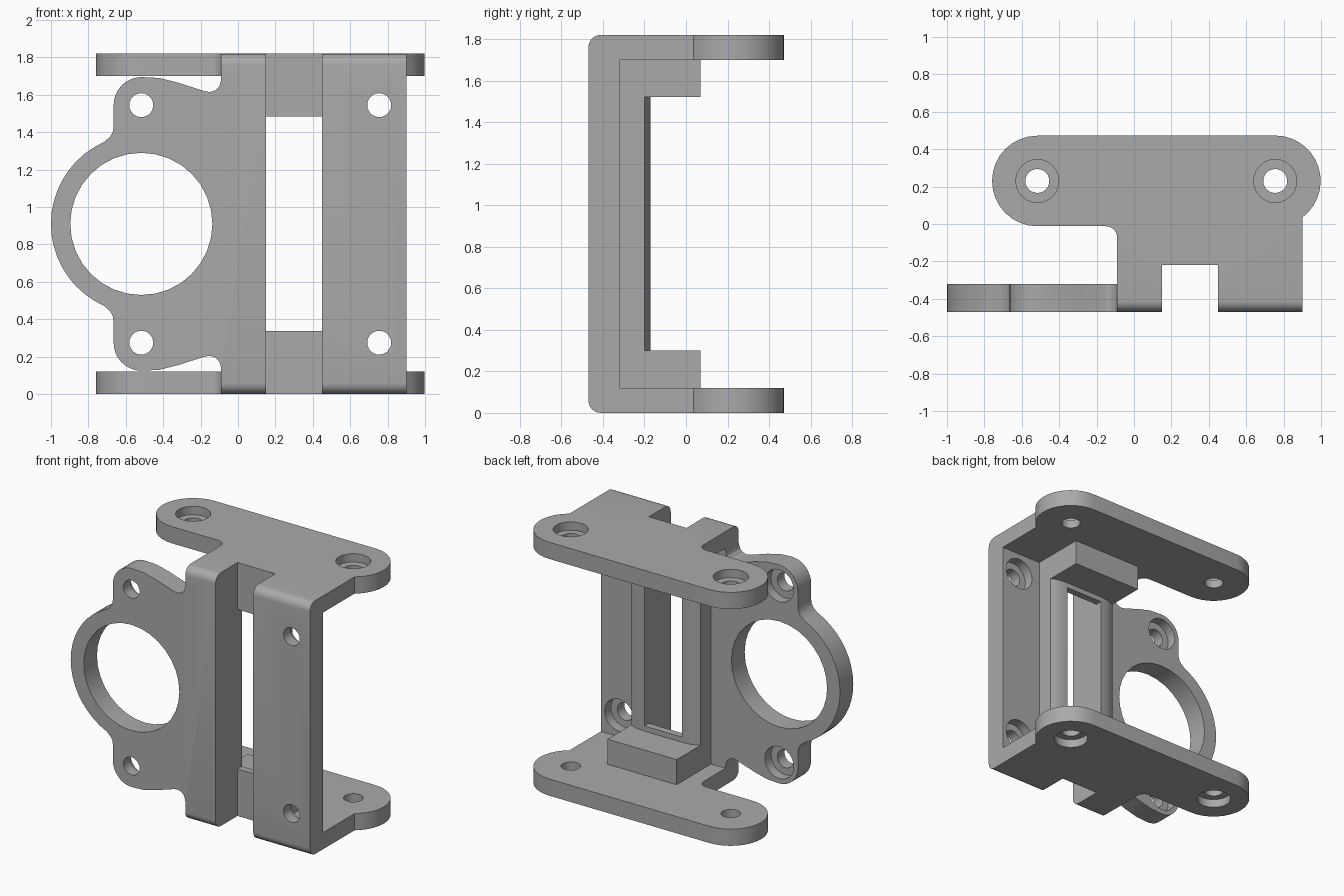
import bpy, bmesh
from math import sin, cos, radians
from mathutils import Vector

old = bpy.data.objects.get("Cube")
if old:
    bpy.data.objects.remove(old, do_unlink=True)

grey = bpy.data.materials.new("plain_grey")
grey.use_nodes = True
COLOUR = (0.4, 0.4, 0.4, 1)
grey.diffuse_color = COLOUR
grey.node_tree.nodes["Principled BSDF"].inputs["Base Color"].default_value = COLOUR

HEIGHT = 1.82
MID = HEIGHT / 2
FRONT, INNER = -0.47, -0.32      # front plate faces
THICK = 0.12                     # end plate thickness
SLOT = (0.15, 0.45)              # slot sides
HOLES_X = (-0.517, 0.755)


def arc(cx, cy, r, a, b, n=10):
    """Points on an arc, angles in degrees."""
    return [(cx + r * cos(radians(a + (b - a) * i / n)),
             cy + r * sin(radians(a + (b - a) * i / n))) for i in range(n + 1)]


def prism(name, pts, axis, lo, hi):
    """Extrude a 2D outline along one axis."""
    place = {"x": lambda p, d: (d, p[0], p[1]),
             "y": lambda p, d: (p[0], d, p[1]),
             "z": lambda p, d: (p[0], p[1], d)}[axis]
    bm = bmesh.new()
    face = bm.faces.new([bm.verts.new(place(p, lo)) for p in pts])
    out = bmesh.ops.extrude_face_region(bm, geom=[face])
    shift = Vector(place((0, 0), hi - lo))
    bmesh.ops.translate(bm, vec=shift,
                        verts=[v for v in out["geom"] if isinstance(v, bmesh.types.BMVert)])
    bmesh.ops.recalc_face_normals(bm, faces=bm.faces)
    mesh = bpy.data.meshes.new(name)
    bm.to_mesh(mesh)
    bm.free()
    mesh.materials.append(grey)
    ob = bpy.data.objects.new(name, mesh)
    bpy.context.collection.objects.link(ob)
    return ob


def box(name, x, y, z):
    return prism(name, [(x[0], y[0]), (x[1], y[0]), (x[1], y[1]), (x[0], y[1])], "z", *z)


def cylinder(name, centre, r, axis, lo, hi, n=24):
    return prism(name, arc(*centre, r, 0, 360 - 360 / n, n - 1), axis, lo, hi)


def combine(target, tool, operation):
    """Apply a boolean and discard the tool."""
    mod = target.modifiers.new(operation, "BOOLEAN")
    mod.operation, mod.solver, mod.object = operation, "EXACT", tool
    bpy.context.view_layer.objects.active = target
    bpy.ops.object.modifier_apply(modifier=mod.name)
    bpy.data.objects.remove(tool, do_unlink=True)


def both_ends(lo, hi):
    """A z range and its mirror image about mid height."""
    return [(lo, hi), (HEIGHT - hi, HEIGHT - lo)]


# Front plate with rounded top and bottom front edges
r = 0.06
plate_side = (arc(FRONT + r, r, r, 270, 180, 6)
              + arc(FRONT + r, HEIGHT - r, r, 180, 90, 6)
              + [(INNER, HEIGHT), (INNER, 0)])
bracket = prism("bracket", plate_side, "x", -0.09, 0.9)
parts = []

# Side wing: upper half outline from the ring to the plate, then mirrored
upper = (arc(-0.52, MID, 0.48, 180, 114, 9)
         + [(-0.685, 1.375), (-0.67, 1.4), (-0.665, 1.43)]
         + arc(-0.515, 1.545, 0.15, 180, 85, 9)
         + [(-0.42, 1.69), (-0.32, 1.665), (-0.18, 1.62), (-0.15, 1.615),
            (-0.12, 1.625), (-0.1, 1.645), (-0.09, 1.68), (0, 1.68)])
lower = [(x, HEIGHT - z) for x, z in reversed(upper[1:])]
parts.append(prism("side_wing", upper + lower, "y", FRONT, INNER))

# End plates with rounded ends, neck and inside fillet
outline = (arc(HOLES_X[0], 0.23, 0.242, 90, 270, 16)
           + arc(-0.15, -0.072, 0.06, 90, 0, 6)
           + [(-0.09, -0.38), (0.9, -0.38)]
           + arc(HOLES_X[1], 0.23, 0.243, -53, 90, 14))
for lo, hi in both_ends(0, THICK):
    parts.append(prism("end_plate", outline, "z", lo, hi))

# Crowned pad behind the slot, which leaves two ribs once cut
half = [(0.575, -0.4), (0.575, -0.2), (0.55, -0.187), (0.52, -0.178), (0.485, -0.172), (0.45, -0.17)]
pad = half + [(0.6 - x, y) for x, y in reversed(half)]
parts.append(prism("slot_ribs", pad, "z", 0.06, HEIGHT - 0.06))

# Support blocks on the end plates
for z in both_ends(0.06, 0.3):
    parts.append(box("support_block", (0.025, 0.575), (-0.4, 0.07), z))
for part in parts:
    combine(bracket, part, "UNION")

# Front channel, through window and large ring opening
cutters = [box("channel_cutter", SLOT, (-0.6, -0.22), (-0.1, HEIGHT + 0.1)),
           box("window_cutter", SLOT, (-0.6, 0.2), (0.337, HEIGHT - 0.337)),
           cylinder("ring_cutter", (-0.517, MID), 0.38, "y", -0.6, -0.2, 32)]

# Screw holes with counterbores, in the end plates and front plate
for x in HOLES_X:
    for lo, hi in both_ends(-0.1, 0.2):
        cutters.append(cylinder("hole_cutter", (x, 0.23), 0.064, "z", lo, hi))
    for lo, hi in both_ends(-0.1, 0.06):
        cutters.append(cylinder("bore_cutter", (x, 0.23), 0.115, "z", lo, hi))
    for z in (0.275, HEIGHT - 0.275):
        cutters.append(cylinder("hole_cutter", (x, z), 0.064, "y", -0.6, -0.2))
        cutters.append(cylinder("bore_cutter", (x, z), 0.115, "y", -0.39, -0.2))
for cutter in cutters:
    combine(bracket, cutter, "DIFFERENCE")

# Tidy the flat faces and shade
bm = bmesh.new()
bm.from_mesh(bracket.data)
bmesh.ops.remove_doubles(bm, verts=bm.verts, dist=0.0005)
bmesh.ops.dissolve_limit(bm, angle_limit=radians(0.5), verts=bm.verts, edges=bm.edges)
bm.to_mesh(bracket.data)
bm.free()
bpy.ops.object.select_all(action="DESELECT")
bracket.select_set(True)
bpy.context.view_layer.objects.active = bracket
bpy.ops.object.shade_smooth_by_angle(angle=radians(25))
